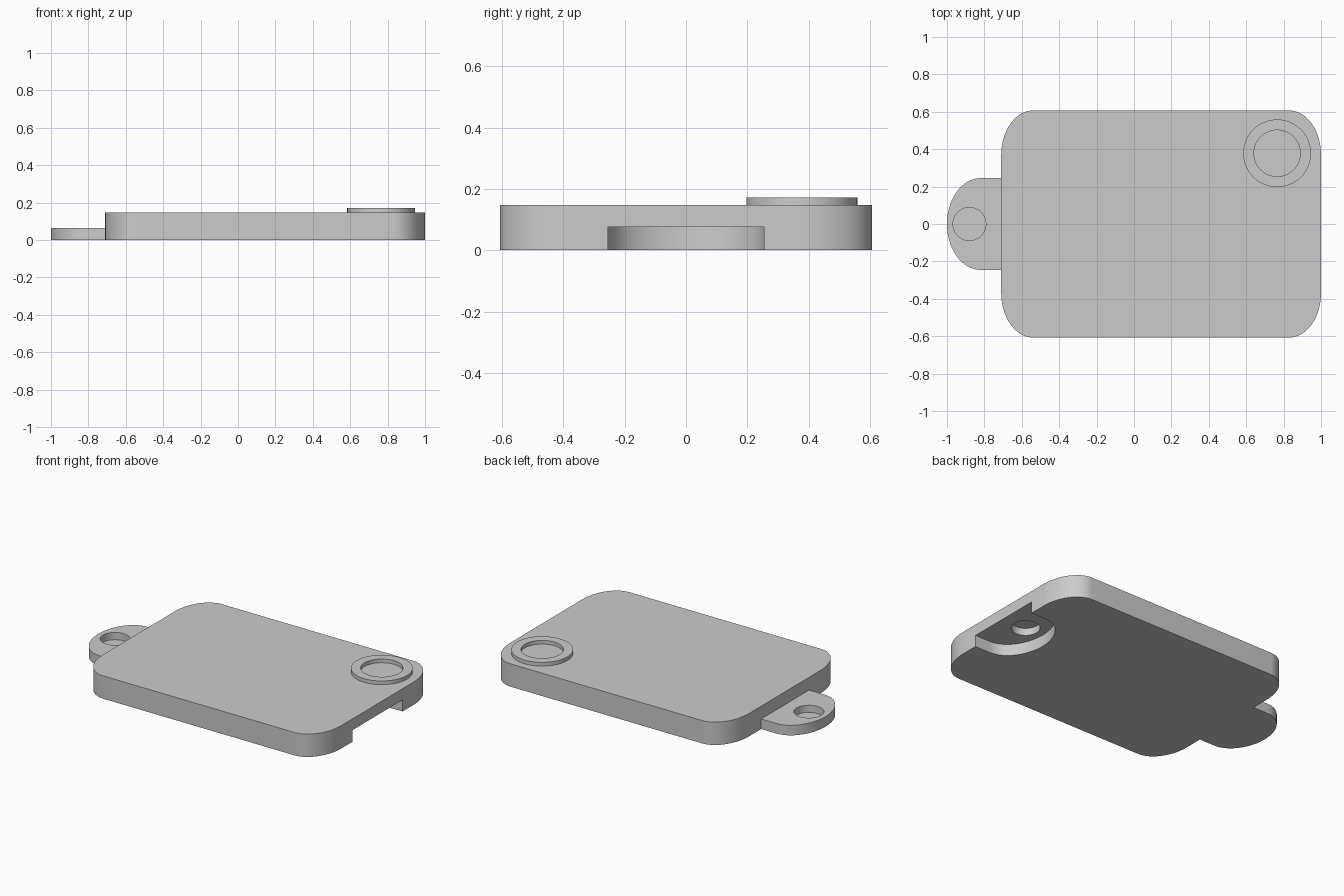
import bpy
import math

cube = bpy.data.objects.get("Cube")
if cube:
    bpy.data.objects.remove(cube, do_unlink=True)

grey = bpy.data.materials.new("light grey")
grey.use_nodes = True
colour = (0.6, 0.6, 0.6, 1)
grey.diffuse_color = colour
grey.node_tree.nodes["Principled BSDF"].inputs["Base Color"].default_value = colour


def arc(cx, cy, rx, ry, start, end, steps):
    """Points on an elliptical arc, angles in degrees."""
    angles = [math.radians(start + (end - start) * i / steps) for i in range(steps + 1)]
    return [(cx + rx * math.cos(a), cy + ry * math.sin(a)) for a in angles]


def tongue(x_tip, x_end, half_width, rx):
    """Outline with an elliptical tip at low x and a square end."""
    return arc(x_tip + rx, 0, rx, half_width, 90, 270, 48) + [
        (x_end, -half_width), (x_end, half_width)]


def disc(cx, cy, r):
    return arc(cx, cy, r, r, 0, 360, 64)[:-1]


def prism(name, outline, z0, z1):
    """Extrude a counter-clockwise outline between two heights."""
    n = len(outline)
    verts = [(x, y, z) for z in (z0, z1) for x, y in outline]
    faces = [list(range(n))[::-1], list(range(n, 2 * n))]
    faces += [(i, (i + 1) % n, n + (i + 1) % n, n + i) for i in range(n)]
    mesh = bpy.data.meshes.new(name)
    mesh.from_pydata(verts, [], faces)
    mesh.materials.append(grey)
    obj = bpy.data.objects.new(name, mesh)
    bpy.context.collection.objects.link(obj)
    return obj


def select(obj):
    bpy.ops.object.select_all(action='DESELECT')
    obj.select_set(True)
    bpy.context.view_layer.objects.active = obj


def cut(obj, cutter):
    """Subtract a cutter, then discard it."""
    cutter.hide_render = True
    mod = obj.modifiers.new("cut", 'BOOLEAN')
    mod.operation = 'DIFFERENCE'
    mod.solver = 'EXACT'
    mod.object = cutter
    select(obj)
    bpy.ops.object.modifier_apply(modifier=mod.name)
    bpy.data.objects.remove(cutter, do_unlink=True)


LEFT, RIGHT, HALF_Y, TOP = -0.71, 1.0, 0.607, 0.148
RX, RY = 0.17, 0.24

# Main plate with elliptical corners
corners = [(1, 1, 0), (-1, 1, 90), (-1, -1, 180), (1, -1, 270)]
outline = []
for sx, sy, start in corners:
    cx = RIGHT - RX if sx > 0 else LEFT + RX
    outline += arc(cx, sy * (HALF_Y - RY), RX, RY, start, start + 90, 24)
plate = prism("plate", outline, 0, TOP)

# Socket under the plate edge, with a blind hole in its ceiling
cut(plate, prism("socket_cutter", tongue(0.70, 1.1, 0.255, 0.19), -0.1, 0.075))
cut(plate, prism("socket_hole_cutter", disc(0.83, 0, 0.085), 0.05, 0.122))

# Linking tab with a blind hole in its top
tab = prism("tab", tongue(-1, LEFT, 0.245, 0.18), 0, 0.065)
cut(tab, prism("tab_hole_cutter", disc(-0.88, 0, 0.088), 0.018, 0.2))

# Raised ring near the back corner
ring = prism("raised_ring", disc(0.765, 0.378, 0.181), TOP, 0.172)
cut(ring, prism("ring_cutter", disc(0.765, 0.378, 0.124), 0, 0.3))

for obj in (plate, tab, ring):
    select(obj)
    bpy.ops.object.shade_smooth_by_angle(angle=math.radians(30))
